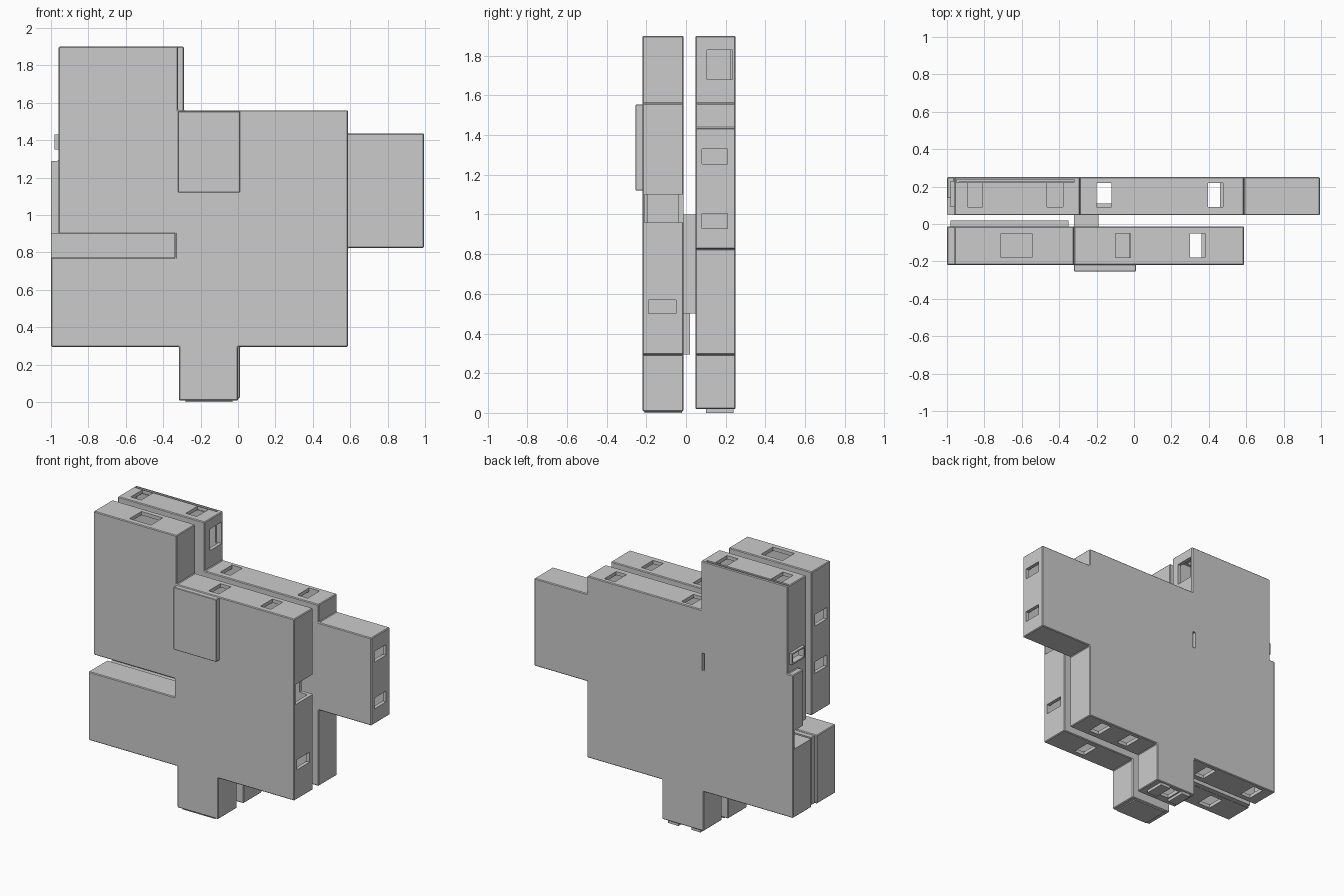
import bpy, bmesh

if "Cube" in bpy.data.objects:
    bpy.data.objects.remove(bpy.data.objects["Cube"])

WALL = 0.025


def prism(name, outline, y0, y1, bevel=0.005):
    """Extrude an x-z outline along y and chamfer its edges slightly."""
    bm = bmesh.new()
    face = bm.faces.new([bm.verts.new((x, y0, z)) for x, z in outline])
    ext = bmesh.ops.extrude_face_region(bm, geom=[face])
    moved = [v for v in ext["geom"] if isinstance(v, bmesh.types.BMVert)]
    bmesh.ops.translate(bm, verts=moved, vec=(0, y1 - y0, 0))
    bmesh.ops.recalc_face_normals(bm, faces=bm.faces)
    if bevel:
        bmesh.ops.bevel(bm, geom=bm.edges[:], offset=bevel, segments=1, affect='EDGES')
        bmesh.ops.recalc_face_normals(bm, faces=bm.faces)
    mesh = bpy.data.meshes.new(name)
    bm.to_mesh(mesh)
    bm.free()
    obj = bpy.data.objects.new(name, mesh)
    bpy.context.collection.objects.link(obj)
    return obj


def box(name, x0, x1, y0, y1, z0, z1, bevel=0):
    return prism(name, [(x0, z0), (x1, z0), (x1, z1), (x0, z1)], y0, y1, bevel)


def cut(obj, *bounds):
    """Remove a box from an object."""
    cutter = box("cutter", *bounds)
    cutter.hide_render = True
    mod = obj.modifiers.new("cut", 'BOOLEAN')
    mod.operation, mod.solver, mod.object = 'DIFFERENCE', 'EXACT', cutter
    bpy.context.view_layer.objects.active = obj
    bpy.ops.object.modifier_apply(modifier=mod.name)
    bpy.data.objects.remove(cutter)


def hollow(obj, rooms, y0, y1):
    for x0, x1, z0, z1 in rooms:
        cut(obj, x0 + WALL, x1 - WALL, y0 + WALL, y1 - WALL, z0 + WALL, z1 - WALL)


def window_z(obj, z, y0, y1, spans):
    """Windows in a horizontal wall."""
    for x0, x1 in spans:
        cut(obj, x0, x1, y0, y1, z - 0.04, z + 0.04)


def window_x(obj, x, y0, y1, spans):
    """Windows in a vertical end wall."""
    for z0, z1 in spans:
        cut(obj, x - 0.04, x + 0.04, y0, y1, z0, z1)


# Front casing
FY0, FY1 = -0.22, -0.013
front = prism("front_casing", [
    (-1, .295), (-.315, .295), (-.315, .008), (0, .008), (0, .295), (.588, .295),
    (.588, 1.56), (-.32, 1.56), (-.32, 1.9), (-.96, 1.9), (-.96, .9),
    (-.335, .9), (-.335, .772), (-1, .772)], FY0, FY1)
hollow(front, [(-.96, -.32, .9, 1.9), (-.32, .588, .295, 1.56),
               (-1, -.26, .295, .772), (-.315, 0, .008, .36)], FY0, FY1)
window_z(front, 1.9, -.18, -.05, [(-.71, -.545)])
window_z(front, 1.56, -.18, -.05, [(-.1, -.02), (.3, .38)])
window_z(front, .295, -.18, -.05, [(.28, .36), (-.8, -.7)])
window_x(front, .588, -.19, -.05, [(.5, .57)])
window_x(front, -.96, -.18, -.05, [(1.51, 1.59), (1.18, 1.26)])
# Open slot in the right end, behind the front plate
cut(front, .5, .65, FY0 + .012, 0, .96, 1.1)

# Rear casing
RY0, RY1 = 0.047, 0.25
rear = prism("rear_casing", [
    (-1, .295), (-.31, .295), (-.31, .02), (.01, .02), (.01, .295), (.588, .295),
    (.588, .825), (.995, .825), (.995, 1.435), (.588, 1.435), (.588, 1.56),
    (-.29, 1.56), (-.29, 1.9), (-.96, 1.9), (-.96, 1.29), (-1, 1.29)], RY0, RY1)
hollow(rear, [(-.96, -.29, .9, 1.9), (-.32, .588, .295, 1.56), (.54, .995, .825, 1.435),
              (-1, -.26, .295, .772), (-.31, .01, .02, .36)], RY0, RY1)
# Notch and stepped panel on the left end
cut(rear, -1.1, -.34, 0, .235, .772, .9)
cut(rear, -1.1, -.96, 0, .14, .89, 1.35)
window_z(rear, 1.9, .09, .22, [(-.89, -.81), (-.465, -.38)])
window_z(rear, 1.56, .09, .22, [(-.2, -.12), (.395, .475)])
window_z(rear, .295, .09, .22, [(.38, .46), (.14, .22), (-.52, -.44), (-.92, -.84)])
window_z(rear, .02, .11, .22, [(-.2, -.12)])
window_x(rear, .995, .08, .21, [(1.255, 1.33), (.93, 1.005)])
window_x(rear, -.29, .105, .235, [(1.68, 1.83)])
window_x(rear, -.96, .1, .22, [(1.36, 1.42)])
# Shallow groove along the top and small slot in the back plate
cut(rear, -.95, -.32, .222, .238, 1.87, 1.95)
cut(rear, -.318, -.298, .2, .3, 1.14, 1.26)

# Frame around the left window
frame = box("left_window_frame", -.98, -.95, .09, .23, 1.35, 1.43)
cut(frame, -1.1, -.9, .1, .22, 1.36, 1.42)

# Raised front panel and foot pads
box("front_panel", -.32, .01, -.254, FY0 + .003, 1.12, 1.555, .003)
for x0, x1 in ((-.28, -.21), (-.11, -.03)):
    box("rear_foot_pad", x0, x1, .1, .24, 0, .025)
box("front_foot_pad", -.28, -.03, -.21, -.02, 0, .012)

# Spacers joining the two casings
box("lower_spacer", -.32, -.19, -.02, .05, .5, .84)
box("upper_spacer", -.32, -.19, -.02, .05, .84, 1.0)
box("lower_rail", -.98, -.35, FY1 - .003, .02, .295, .765)
